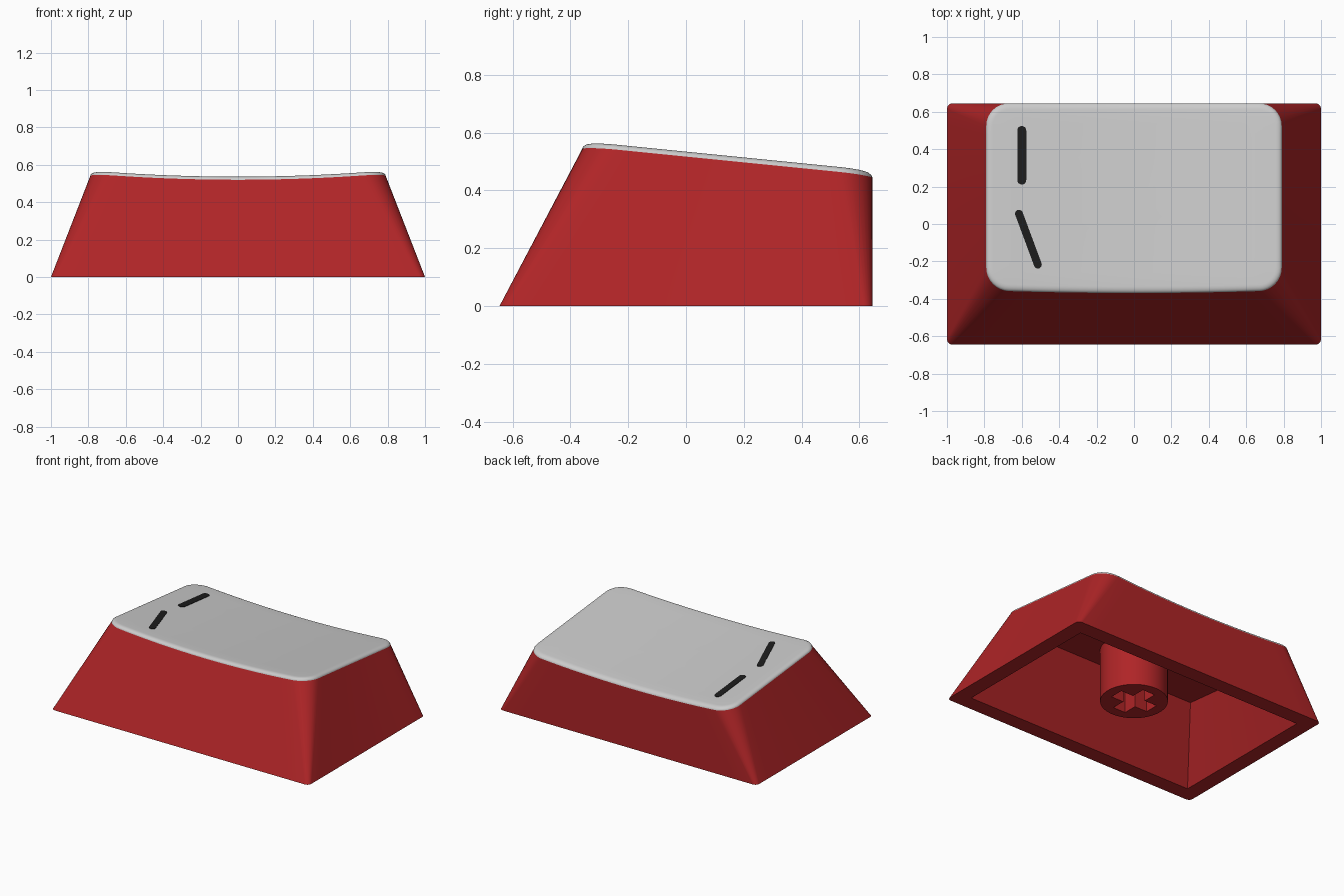
import bpy, bmesh, math
from mathutils import Vector

if "Cube" in bpy.data.objects:
    bpy.data.objects.remove(bpy.data.objects["Cube"])


def material(name, rgb):
    m = bpy.data.materials.new(name)
    m.diffuse_color = (*rgb, 1)
    m.use_nodes = True
    m.node_tree.nodes["Principled BSDF"].inputs["Base Color"].default_value = m.diffuse_color
    return m


RED = material("red_plastic", (0.43, 0.018, 0.02))
DARK = material("dark_ink", (0.012, 0.012, 0.012))


def finish(name, bm, mat=None, angle=30):
    bmesh.ops.remove_doubles(bm, verts=bm.verts, dist=1e-5)
    me = bpy.data.meshes.new(name)
    bm.to_mesh(me)
    bm.free()
    ob = bpy.data.objects.new(name, me)
    bpy.context.collection.objects.link(ob)
    if mat:
        me.materials.append(mat)
    bpy.ops.object.select_all(action='DESELECT')
    ob.select_set(True)
    bpy.context.view_layer.objects.active = ob
    bpy.ops.object.shade_smooth_by_angle(angle=math.radians(angle))
    return ob


def rounded_rect(hx, hy, r, cy=0.0, arc=8, side=14):
    """Counter-clockwise outline with the same point count for any size."""
    corners = []
    for k, (sx, sy) in enumerate([(1, -1), (1, 1), (-1, 1), (-1, -1)]):
        a0 = -math.pi / 2 + k * math.pi / 2
        corners.append([Vector((sx * (hx - r) + r * math.cos(a0 + i * math.pi / 2 / arc),
                                cy + sy * (hy - r) + r * math.sin(a0 + i * math.pi / 2 / arc)))
                        for i in range(arc + 1)])
    pts = []
    for k, c in enumerate(corners):
        nxt = corners[(k + 1) % 4][0]
        pts += c + [c[-1].lerp(nxt, i / side) for i in range(1, side)]
    return pts


def loft(bm, rings, cap_start=False, cap_end=False):
    loops = [[bm.verts.new(p) for p in ring] for ring in rings]
    for a, b in zip(loops, loops[1:]):
        n = len(a)
        for i in range(n):
            j = (i + 1) % n
            bm.faces.new((a[i], a[j], b[j], b[i]))
    if cap_start:
        bm.faces.new(loops[0][::-1])
    if cap_end:
        bm.faces.new(loops[-1])


# Tilted, dished top surface
def top_z(x, y):
    return 0.568 - 0.1 * (y + 0.33) - 0.032 * (1 - (x / 0.77) ** 2)


HX, HY, CY, R = 0.79, 0.5, 0.145, 0.12


def top_ring(inset, drop, scale=1.0):
    ring = []
    for p in rounded_rect(HX - inset, HY - inset, R - inset, CY):
        x, y = p.x * scale, CY + (p.y - CY) * scale
        y -= 0.014 * (1 - (x / HX) ** 2) * max(0, (CY - y) / HY)  # bowed front edge
        ring.append((x, y, top_z(x, y) - drop))
    return ring


# Hollow red shell: ceiling, inner walls, rim, outer walls
bm = bmesh.new()
ceiling = [(p.x, p.y, 0.43 - 0.1 * p.y) for p in rounded_rect(0.72, 0.42, 0, 0.117)]
inner = [(p.x, p.y, 0) for p in rounded_rect(0.892, 0.537, 0)]
outer = [(p.x, p.y, 0) for p in rounded_rect(1.0, 0.645, 0.03)]
loft(bm, [ceiling, inner, outer, top_ring(0, 0.02)], cap_start=True)
finish("shell", bm, RED)

# Grey top plate with a rounded lip
bm = bmesh.new()
fillet = [(0.035 * (1 - math.cos(t)), 0.02 * (1 - math.sin(t)))
          for t in (i / 6 * math.pi / 2 for i in range(7))]
loft(bm, [top_ring(i, d) for i, d in fillet]
     + [top_ring(0.035, 0, s) for s in (0.85, 0.7, 0.55, 0.4, 0.25, 0.1)], cap_end=True)
finish("top_plate", bm, angle=60)

# Stem with a cross-shaped socket
bm = bmesh.new()
N, Z0, Z1, ZS = 64, 0.07, 0.45, 0.36
L, W = 0.145, 0.048
circle = [(0.214 * math.cos(2 * math.pi * i / N), 0.214 * math.sin(2 * math.pi * i / N)) for i in range(N)]
cross = []
for k in range(4):
    c, s = round(math.cos(k * math.pi / 2)), round(math.sin(k * math.pi / 2))
    cross += [(c * x - s * y, s * x + c * y) for x, y in ((L, -W), (L, W), (W, W))]
loft(bm, [[(x, y, z) for x, y in circle] for z in (Z0, Z1)])
loft(bm, [[(x, y, z) for x, y in cross] for z in (ZS, Z0)], cap_start=True)
rim = [e for e in bm.edges if all(abs(v.co.z - Z0) < 1e-6 for v in e.verts)]
res = bmesh.ops.triangle_fill(bm, edges=rim, use_beauty=True)
for f in res["geom"]:
    if isinstance(f, bmesh.types.BMFace):
        f.normal_update()
        if f.normal.z > 0:
            f.normal_flip()
finish("stem", bm, RED)


# Thin inlaid marks that follow the top surface
def mark(name, a, b, r):
    a, b = Vector(a), Vector(b)
    ang = math.atan2(b.y - a.y, b.x - a.x)
    pts = []
    for centre, start in ((b, ang - math.pi / 2), (a, ang + math.pi / 2)):
        pts += [centre + r * Vector((math.cos(start + i * math.pi / 10), math.sin(start + i * math.pi / 10)))
                for i in range(11)]
    bm = bmesh.new()
    loft(bm, [[(p.x, p.y, top_z(p.x, p.y) + d) for p in pts] for d in (-0.01, 0.003)], cap_end=True)
    finish(name, bm, DARK)


mark("straight_mark", (-0.6, 0.5), (-0.6, 0.235), 0.024)
mark("slanted_mark", (-0.615, 0.055), (-0.514, -0.217), 0.021)
